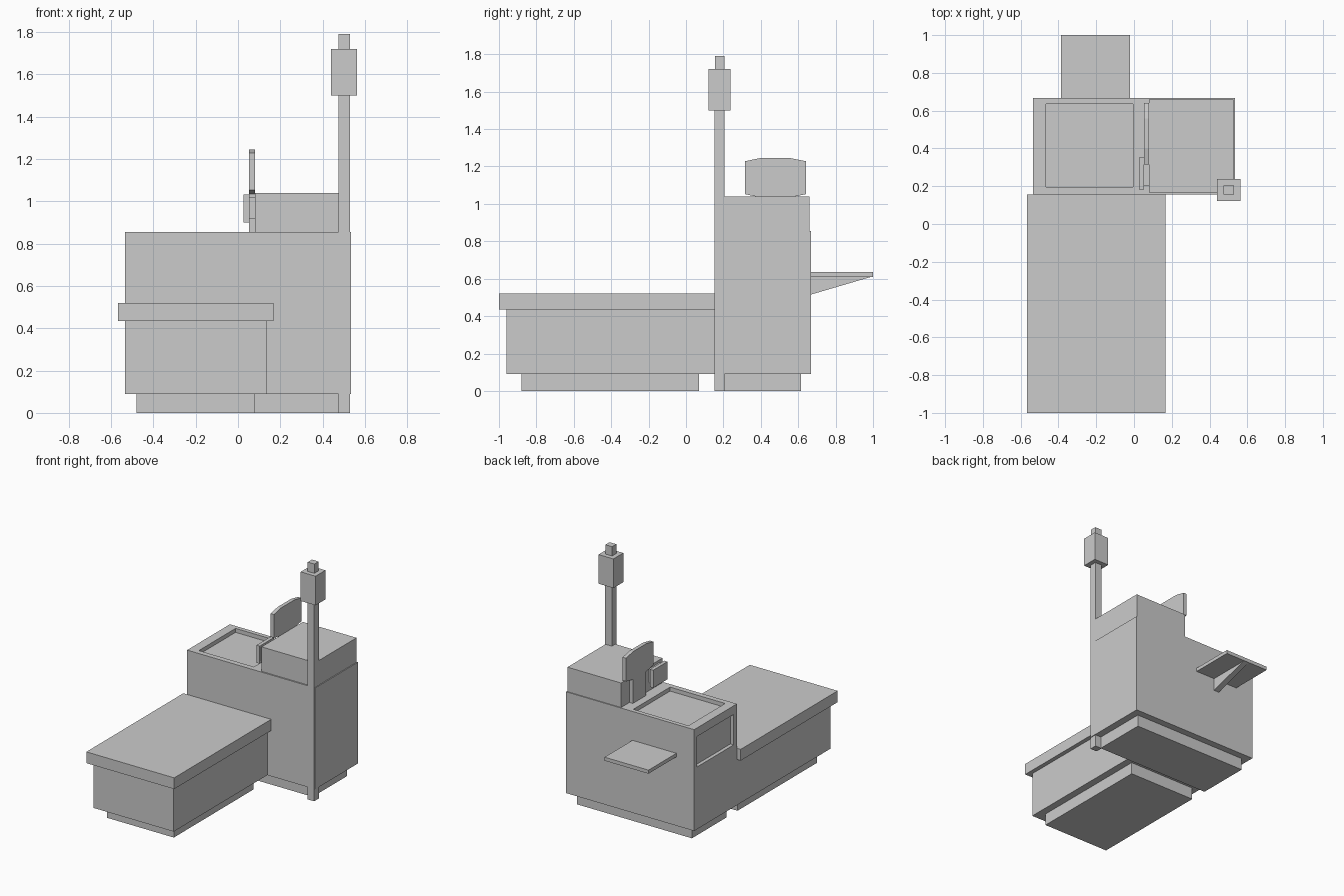
import bpy, bmesh

if "Cube" in bpy.data.objects:
    bpy.data.objects.remove(bpy.data.objects["Cube"])


def finish(name, bm):
    bmesh.ops.recalc_face_normals(bm, faces=bm.faces)
    mesh = bpy.data.meshes.new(name)
    bm.to_mesh(mesh)
    bm.free()
    ob = bpy.data.objects.new(name, mesh)
    bpy.context.collection.objects.link(ob)
    return ob


def box(name, x, y, z):
    """Box from (min, max) ranges."""
    bm = bmesh.new()
    bmesh.ops.create_cube(bm, size=1)
    for v in bm.verts:
        for i, (lo, hi) in enumerate((x, y, z)):
            v.co[i] = hi if v.co[i] > 0 else lo
    return finish(name, bm)


def slab_yz(name, profile, x0, x1):
    """Extrude a (y, z) profile along x."""
    bm = bmesh.new()
    face = bm.faces.new([bm.verts.new((x0, y, z)) for y, z in profile])
    ext = bmesh.ops.extrude_face_region(bm, geom=[face])
    verts = [g for g in ext["geom"] if isinstance(g, bmesh.types.BMVert)]
    bmesh.ops.translate(bm, verts=verts, vec=(x1 - x0, 0, 0))
    return finish(name, bm)


def cut(ob, x, y, z):
    """Subtract a box and discard the cutter."""
    cutter = box("cutter", x, y, z)
    cutter.hide_render = True
    mod = ob.modifiers.new("recess", "BOOLEAN")
    mod.operation = "DIFFERENCE"
    mod.solver = "EXACT"
    mod.object = cutter
    bpy.context.view_layer.objects.active = ob
    bpy.ops.object.modifier_apply(modifier=mod.name)
    bpy.data.objects.remove(cutter)


FRONT, BACK = 0.157, 0.667

# Conveyor section
box("conveyor_plinth", (-0.48, 0.08), (-0.88, 0.07), (0, 0.09))
box("conveyor_base", (-0.535, 0.135), (-0.96, FRONT), (0.09, 0.435))
box("conveyor_top", (-0.567, 0.167), (-1, FRONT), (0.435, 0.52))

# Main cabinet with a shallow tray on top and a recessed side panel
box("cabinet_plinth", (-0.48, 0.48), (0.205, 0.615), (0, 0.09))
cabinet = box("cabinet", (-0.535, 0.535), (FRONT, BACK), (0.09, 0.855))
cut(cabinet, (-0.465, -0.005), (0.197, 0.635), (0.825, 0.9))
cut(cabinet, (-0.6, -0.508), (0.195, 0.63), (0.56, 0.79))

# Raised housing
box("raised_housing", (0.08, 0.528), (0.167, 0.66), (0.855, 1.04))

# Display: clipped-corner screen on a neck
cy, cz = 0.478, 1.14
quarter = [(0.163, 0.088), (0.08, 0.105)]
screen = [(cy + a, cz + b) for a, b in quarter]
screen += [(cy - a, cz + b) for a, b in reversed(quarter)]
screen += [(cy - a, cz - b) for a, b in quarter]
screen += [(cy + a, cz - b) for a, b in reversed(quarter)]
slab_yz("screen", screen, 0.052, 0.08)
box("screen_neck", (0.052, 0.08), (0.4, 0.56), (0.855, 1.036))

# Card terminal on the housing side
box("terminal_bracket", (0.054, 0.08), (0.2, 0.325), (0.915, 1.02))
box("card_terminal", (0.027, 0.054), (0.182, 0.352), (0.9, 1.033))

# Lane light pole
box("light_pole", (0.474, 0.53), (0.152, 0.207), (0, 1.5))
box("lane_light", (0.439, 0.563), (0.121, 0.239), (1.5, 1.72))
box("light_cap", (0.474, 0.53), (0.155, 0.205), (1.72, 1.79))

# Rear shelf with gusset
box("rear_shelf", (-0.387, -0.02), (BACK, 1), (0.61, 0.637))
slab_yz("shelf_gusset", [(BACK, 0.515), (BACK, 0.61), (0.99, 0.61)], -0.226, -0.181)
